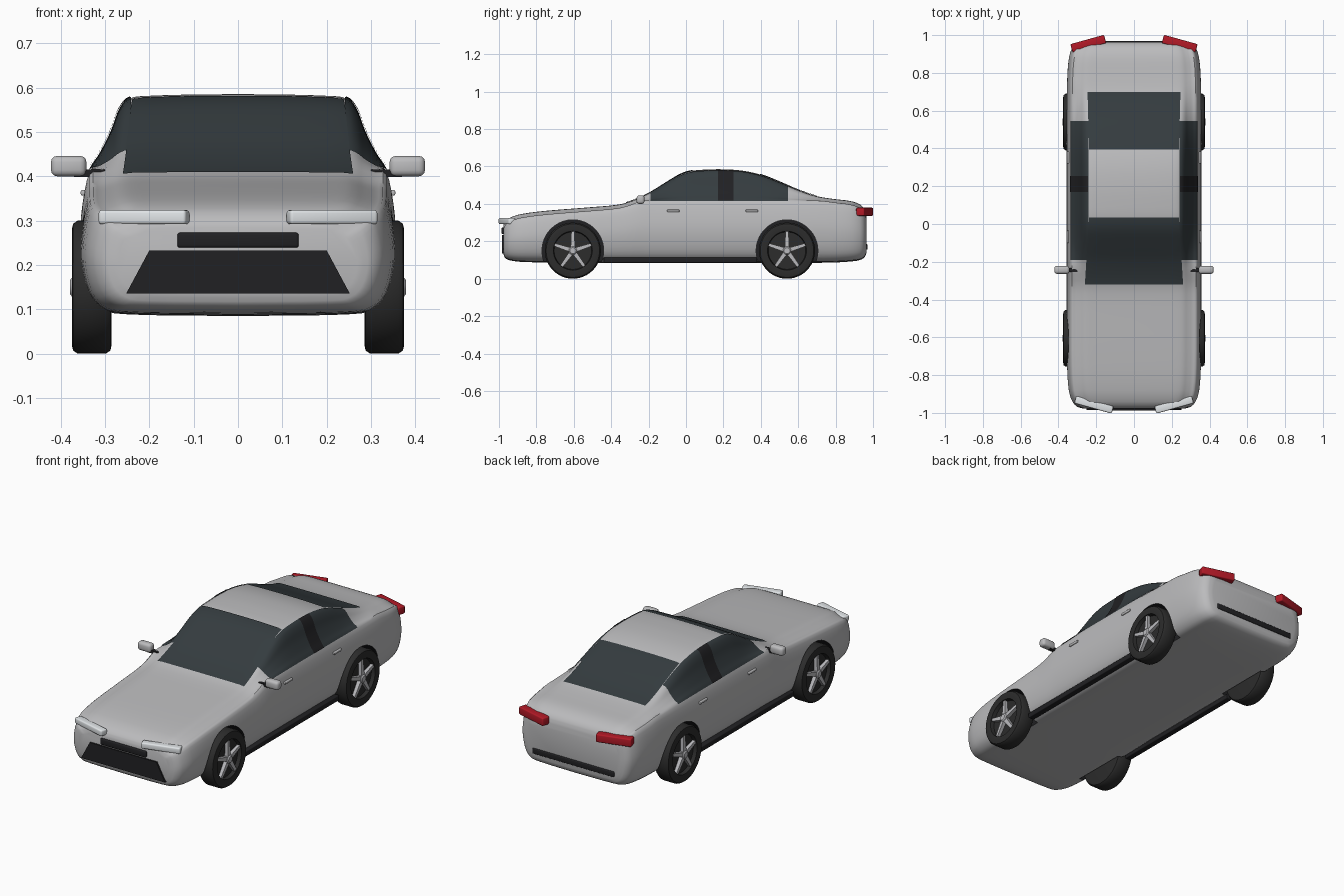
import bpy, bmesh, math
from mathutils import Vector, Matrix

if "Cube" in bpy.data.objects:
    bpy.data.objects.remove(bpy.data.objects["Cube"])


def material(name, r, g, b):
    m = bpy.data.materials.new(name)
    m.diffuse_color = (r, g, b, 1)
    m.use_nodes = True
    m.node_tree.nodes["Principled BSDF"].inputs["Base Color"].default_value = m.diffuse_color
    return m


PAINT = material("paint", 0.5, 0.5, 0.51)
GLASS = material("glass", 0.035, 0.045, 0.05)
BLACK = material("black_trim", 0.015, 0.015, 0.017)
RUBBER = material("rubber", 0.025, 0.025, 0.025)
ALLOY = material("alloy", 0.5, 0.5, 0.52)
LAMP = material("lamp", 0.75, 0.78, 0.8)
RED = material("red_lamp", 0.45, 0.01, 0.02)


def finish(name, bm, mat, angle=40, open_patch=False):
    bmesh.ops.recalc_face_normals(bm, faces=bm.faces[:])
    if open_patch:
        mid = Vector((0, 0.15, 0.2))
        if sum(f.normal.dot(f.calc_center_median() - mid) for f in bm.faces) < 0:
            bmesh.ops.reverse_faces(bm, faces=bm.faces[:])
    me = bpy.data.meshes.new(name)
    bm.to_mesh(me)
    bm.free()
    me.materials.append(mat)
    ob = bpy.data.objects.new(name, me)
    bpy.context.collection.objects.link(ob)
    bpy.ops.object.select_all(action='DESELECT')
    bpy.context.view_layer.objects.active = ob
    ob.select_set(True)
    bpy.ops.object.shade_smooth_by_angle(angle=math.radians(angle))
    return ob


def loft(name, rings, mat, solid=True, angle=40):
    bm = bmesh.new()
    rows = [[bm.verts.new(p) for p in ring] for ring in rings]
    n = len(rows[0])
    for a, b in zip(rows, rows[1:]):
        for i in range(n if solid else n - 1):
            j = (i + 1) % n
            bm.faces.new((a[i], a[j], b[j], b[i]))
    if solid:
        bm.faces.new(rows[0])
        bm.faces.new(rows[-1])
    return finish(name, bm, mat, angle, not solid)


def lathe(name, profile, y, z, side, mat, steps=48):
    rings = [[(side * x, y + r * math.cos(a), z + r * math.sin(a))
              for a in (math.tau * k / steps for k in range(steps))] for x, r in profile]
    return loft(name, rings, mat)


def box(name, loc, size, mat, bevel=0.0, turn=0.0):
    bm = bmesh.new()
    bmesh.ops.create_cube(bm, size=1)
    bmesh.ops.scale(bm, vec=size, verts=bm.verts)
    if bevel:
        bmesh.ops.bevel(bm, geom=bm.edges[:], offset=bevel, segments=3, profile=0.5, affect='EDGES')
    bmesh.ops.transform(bm, matrix=Matrix.Translation(loc) @ Matrix.Rotation(turn, 4, 'Z'), verts=bm.verts)
    return finish(name, bm, mat)


def smooth(keys, t):
    """Smooth curve through keys (t, a, b, ...)."""
    i = max(k for k in range(len(keys) - 1) if keys[k][0] <= t or k == 0)
    p, q = keys[i], keys[i + 1]
    o, s = keys[max(i - 1, 0)], keys[min(i + 2, len(keys) - 1)]
    h = q[0] - p[0]
    u = (t - p[0]) / h
    out = []
    for c in range(1, len(p)):
        m0 = (q[c] - o[c]) / (q[0] - o[0]) * h
        m1 = (s[c] - p[c]) / (s[0] - p[0]) * h
        out.append((2*u**3 - 3*u*u + 1) * p[c] + (u**3 - 2*u*u + u) * m0
                   + (3*u*u - 2*u**3) * q[c] + (u**3 - u*u) * m1)
    return out


# Body stations: y, half width, underside z, top z
STATIONS = [(-.977, .27, .135, .285), (-.968, .30, .112, .305), (-.94, .326, .098, .327),
            (-.88, .345, .09, .346), (-.75, .354, .087, .363), (-.5, .356, .085, .383),
            (-.37, .356, .085, .395), (-.3, .356, .085, .412), (-.2, .356, .085, .456),
            (-.1, .356, .085, .517), (-.03, .356, .085, .558), (.03, .356, .085, .577),
            (.12, .356, .085, .584), (.2, .356, .085, .585), (.3, .356, .085, .578),
            (.4, .356, .085, .556), (.5, .356, .085, .517), (.6, .356, .085, .474),
            (.7, .355, .085, .441), (.8, .352, .087, .425), (.88, .344, .092, .415),
            (.93, .328, .10, .397), (.955, .305, .115, .372), (.964, .275, .135, .345)]
SHOULDER, ROOF_EDGE = 6, 10


def surface(y, t):
    w, zb, zt = smooth(STATIONS, y)
    zs = min(.41, zt - .025)
    h, d = zs - zb, zt - zs
    pts = [(0, zb), (.68*w, zb + .012*h), (.86*w, zb + .06*h), (.955*w, zb + .22*h),
           (w, zb + .51*h), (.985*w, zb + .78*h), (.94*w, zs), (.87*w, zs + .23*d),
           (.80*w, zs + .51*d), (.745*w, zs + .80*d), (.68*w, zs + .95*d),
           (.55*w, zs + .98*d), (.28*w, zs + .996*d), (0, zt)]
    x, z = smooth([(k, *p) for k, p in enumerate(pts)], t)
    return Vector((x, y, z))


def top_z(x, y):
    line = [surface(y, SHOULDER + k / 4) for k in range(29)]
    for a, b in zip(line, line[1:]):
        if b.x <= abs(x) <= a.x:
            return b.z + (a.z - b.z) * (abs(x) - b.x) / max(a.x - b.x, 1e-6)
    return line[0].z


# Body shell
ys = [a[0] + (b[0] - a[0]) * k / 3 for a, b in zip(STATIONS, STATIONS[1:]) for k in range(3)]
rings = []
for y in ys + [STATIONS[-1][0]]:
    half = [surface(y, k / 3) for k in range(40)]
    rings.append(half + [Vector((-p.x, p.y, p.z)) for p in half[-2:0:-1]])
body = loft("body", rings, PAINT, angle=50)

# Wheel arches cut into the body, with dark lining
for wy in (-.605, .54):
    for s in (-1, 1):
        cutter = lathe("arch_cutter", [(.27, .165), (.42, .165)], wy, .15, s, BLACK, 64)
        cutter.hide_render = True
        mod = body.modifiers.new("arch", 'BOOLEAN')
        mod.operation, mod.object, mod.solver = 'DIFFERENCE', cutter, 'EXACT'
        mod.material_mode = 'TRANSFER'
        bpy.context.view_layer.objects.active = body
        bpy.ops.object.modifier_apply(modifier=mod.name)
        bpy.data.objects.remove(cutter)
bpy.ops.object.select_all(action='DESELECT')
body.select_set(True)
bpy.ops.object.shade_smooth_by_angle(angle=math.radians(40))


# Windscreen and rear window laid over the shell
def screen(name, y0, w0, y1, w1):
    rows = []
    for i in range(17):
        u = i / 16
        y, w = y0 + (y1 - y0) * u, w0 + (w1 - w0) * u
        xs = [w * (k / 10 - 1) for k in range(21)]
        rows.append([(x, y, top_z(x, y) + .004) for x in xs])
    loft(name, rows, GLASS, solid=False)


screen("windscreen", -.32, .26, .035, .238)
screen("rear_window", .70, .246, .395, .238)


# Side windows and centre pillars
def side_panel(name, y0, y1, s, gap, mat):
    rows = []
    for i in range(25):
        y = y0 + (y1 - y0) * i / 24
        line = [surface(y, SHOULDER + .1 + (ROOF_EDGE - SHOULDER) * k / 16) for k in range(17)]
        rows.append([(s * (p.x + gap), y, p.z + gap * .5) for p in line])
    loft(name, rows, mat, solid=False)


for s, tag in ((1, "right"), (-1, "left")):
    side_panel(tag + "_side_window", -.19, .545, s, .003, GLASS)
    side_panel(tag + "_centre_pillar", .17, .255, s, .005, BLACK)
    # Lamps, mirrors, handles and sills
    box(tag + "_headlight", (s * .212, -.957, .308), (.205, .04, .032), LAMP, .007, s * .27)
    box(tag + "_tail_light", (s * .242, .955, .358), (.185, .045, .043), RED, .006, s * -.27)
    box(tag + "_mirror", (s * .382, -.243, .423), (.08, .042, .046), PAINT, .014)
    box(tag + "_mirror_arm", (s * .335, -.243, .407), (.07, .022, .016), BLACK)
    box(tag + "_sill", (s * .326, -.03, .1), (.034, .82, .028), BLACK, .004)
    for y in (-.068, .352):
        box(tag + "_door_handle", (s * .346, y, .363), (.018, .066, .013), PAINT, .004)
    # Wheels
    for wy, end in ((-.605, "front"), (.54, "rear")):
        n = f"{end}_{tag}_"
        lathe(n + "tyre", [(.285, .02), (.285, .13), (.288, .143), (.298, .15), (.362, .15),
                           (.372, .143), (.375, .13), (.372, .104), (.352, .1), (.352, .02)],
              wy, .15, s, RUBBER)
        lathe(n + "hub", [(.34, .022), (.374, .022), (.379, .016)], wy, .15, s, ALLOY, 24)
        for k in range(5):
            a = math.radians(90 + 72 * k)
            u, v = Vector((0, math.cos(a), math.sin(a))), Vector((0, -math.sin(a), math.cos(a)))
            c = Vector((0, wy, .15))
            spoke = [[c + u * r + v * (e * w) + Vector((s * x, 0, 0))
                      for e, x in ((-1, .35), (1, .35), (1, top), (-1, top))]
                     for r, w, top in ((.012, .012, .373), (.102, .008, .368))]
            loft(n + "spoke", spoke, ALLOY)

# Grille bar, lower intake and rear bumper strip
box("grille_bar", (0, -.972, .256), (.274, .03, .034), BLACK, .006)
loft("lower_intake", [[(-.252, y, .136), (.252, y, .136), (.2, y, .233), (-.2, y, .233)]
                      for y in (-.985, -.955)], BLACK)
box("rear_bumper_strip", (0, .955, .17), (.49, .03, .03), BLACK, .005)
